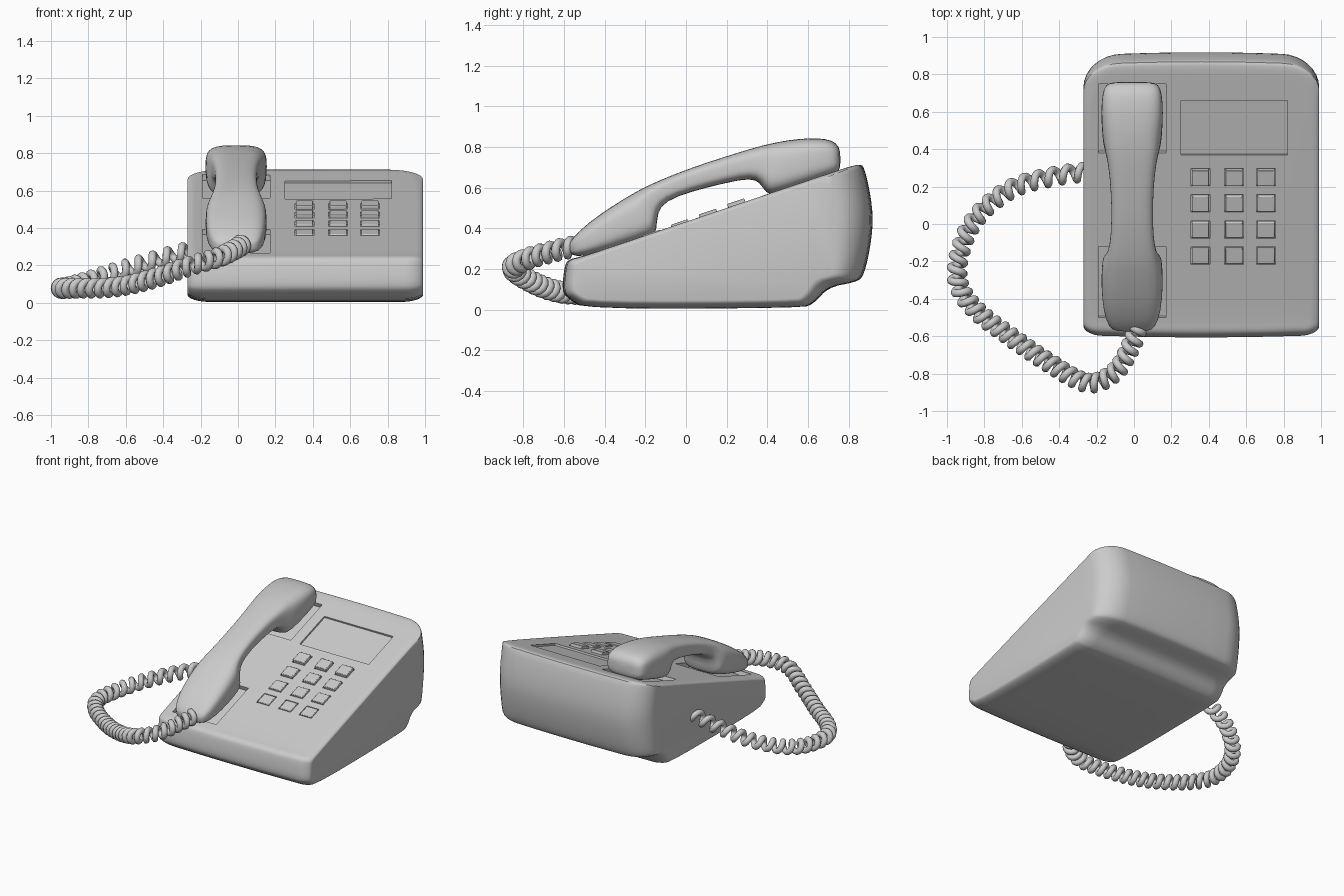
import bpy, bmesh
from math import sin, cos, pi, atan
from mathutils import Vector

if "Cube" in bpy.data.objects:
    bpy.data.objects.remove(bpy.data.objects["Cube"])

SLOPE = 0.332                      # tilt of the top face
ANG = atan(SLOPE)


def loft(name, rings):
    """Closed skin through equal-length rings of points, capped at both ends."""
    bm = bmesh.new()
    vs = [[bm.verts.new(p) for p in r] for r in rings]
    n = len(vs[0])
    for a, b in zip(vs, vs[1:]):
        for i in range(n):
            bm.faces.new((a[i], a[(i + 1) % n], b[(i + 1) % n], b[i]))
    bm.faces.new(vs[0])
    bm.faces.new(vs[-1])
    return finish(name, bm)


def finish(name, bm):
    bmesh.ops.recalc_face_normals(bm, faces=bm.faces[:])
    me = bpy.data.meshes.new(name)
    bm.to_mesh(me)
    bm.free()
    ob = bpy.data.objects.new(name, me)
    bpy.context.collection.objects.link(ob)
    return ob


def activate(ob):
    bpy.ops.object.select_all(action='DESELECT')
    ob.select_set(True)
    bpy.context.view_layer.objects.active = ob


def smooth(ob, deg):
    activate(ob)
    bpy.ops.object.shade_smooth_by_angle(angle=deg * pi / 180)


def on_top(x, y, h):
    """Point at height h above the sloping top face."""
    return Vector((x, y - h * sin(ANG), 0.25 + (y + 0.55) * SLOPE + h * cos(ANG)))


def slab(bm, cx, cy, sx, sy, h0, h1):
    """Box lying on the sloping top face."""
    q = [(-1, -1), (1, -1), (1, 1), (-1, 1)]
    lo, hi = ([bm.verts.new(on_top(cx + a * sx / 2, cy + b * sy / 2, h)) for a, b in q]
              for h in (h0, h1))
    bm.faces.new(lo[::-1])
    bm.faces.new(hi)
    for i in range(4):
        j = (i + 1) % 4
        bm.faces.new((lo[i], lo[j], hi[j], hi[i]))


# Body: side profile (y, z, rounding radius in x, y and z shift at the side faces)
profile = [
    (-.50, .003, .12, .03, .04), (-.58, .055, .10, .04, .02), (-.61, .09, .10, .05, .01),
    (-.60, .20, .10, .05, 0), (-.585, .245, .08, .04, -.02), (-.52, .26, .05, .01, -.02),
    (-.30, .333, .04, 0, -.02), (.50, .599, .04, 0, -.02), (.72, .672, .06, -.03, -.03),
    (.85, .716, .18, -.12, -.055), (.878, .705, .20, -.15, -.05), (.92, .50, .20, -.17, 0),
    (.915, .35, .20, -.17, 0), (.875, .16, .20, -.14, .02), (.83, .135, .18, -.12, .03),
    (.70, .11, .15, -.06, .04), (.63, .03, .12, -.04, .04), (.57, .008, .12, -.03, .04)]
pts = [Vector(p) for p in profile]
for _ in range(2):                 # corner cutting
    pts = [p.lerp(q, f) for p, q in zip(pts, pts[1:] + pts[:1]) for f in (.25, .75)]
W, XC = 0.63, 0.36
STEPS = 8
stations = [(-1, k / STEPS) for k in range(STEPS, 0, -1)]
stations += [(t / 3, 0) for t in range(-3, 4)]
stations += [(1, k / STEPS) for k in range(1, STEPS + 1)]
rings = []
for t, k in stations:
    a = k * pi / 2
    ring = []
    for y, z, r, dy, dz in pts:
        x = t * (W - r + r * sin(a))
        yy = (y + dy * (1 - cos(a))) * (1 - .02 * (x / W) ** 2)
        ring.append((XC + x, yy, z + dz * (1 - cos(a))))
    rings.append(ring)
body = loft("body", rings)

# Recesses: handset seats, display panel and key wells
KEY_X = (.355, .535, .705)
KEY_Y = (.25, .11, -.03, -.17)
bm = bmesh.new()
slab(bm, -.01, .565, .36, .37, -.03, .1)
slab(bm, -.01, -.31, .36, .38, -.03, .1)
slab(bm, .535, .515, .57, .29, -.012, .1)
for x in KEY_X:
    for y in KEY_Y:
        slab(bm, x, y, .102, .094, -.02, .1)
cutter = finish("recess_cutter", bm)
cutter.hide_render = True
mod = body.modifiers.new("recesses", 'BOOLEAN')
mod.operation = 'DIFFERENCE'
mod.solver = 'EXACT'
mod.object = cutter
activate(body)
bpy.ops.object.modifier_apply(modifier=mod.name)
bpy.data.objects.remove(cutter)
smooth(body, 35)

# Keys: the far rows stand a little higher
bm = bmesh.new()
for x in KEY_X:
    for row, y in enumerate(KEY_Y):
        slab(bm, x, y, .092, .084, -.025, .019 - .005 * row)
keys = finish("keys", bm)
bev = keys.modifiers.new("soft_edges", 'BEVEL')
bev.width = .004
bev.segments = 2
smooth(keys, 40)

# Handset: stations (upper y, upper z, lower y, lower z, half width)
spine = [
    (-.577, .315, -.573, .28, .085), (-.563, .35, -.545, .258, .125),
    (-.48, .43, -.45, .272, .155), (-.36, .512, -.30, .315, .166),
    (-.27, .566, -.165, .36, .162), (-.24, .583, -.143, .385, .155),
    (-.20, .604, -.143, .48, .137), (-.14, .632, -.10, .535, .12),
    (0, .69, .02, .58, .109), (.20, .756, .20, .625, .114),
    (.34, .798, .32, .648, .13), (.41, .816, .365, .625, .144),
    (.45, .824, .393, .572, .152), (.50, .834, .43, .562, .16),
    (.60, .845, .60, .618, .167), (.69, .842, .71, .655, .16),
    (.742, .822, .752, .675, .142), (.76, .78, .76, .71, .10)]


def squash(v):
    return (1 if v >= 0 else -1) * abs(v) ** (2 / 3.4)


rings = []
for yu, zu, yl, zl, w in spine:
    ring = []
    for i in range(28):
        a = 2 * pi * (i + .5) / 28
        s = squash(sin(a))
        ring.append((-.01 + w * squash(cos(a)),
                     (yu + yl) / 2 + s * (yu - yl) / 2,
                     (zu + zl) / 2 + s * (zu - zl) / 2))
    rings.append(ring)
handset = loft("handset", rings)
handset.modifiers.new("smooth", 'SUBSURF').levels = 1
handset.modifiers["smooth"].render_levels = 1
smooth(handset, 80)

# Coiled cord: helix wound around a path from the mouthpiece to the body's left side
path = [Vector(p) for p in (
    (.02, -.55, .31), (-.01, -.64, .29), (-.10, -.79, .245), (-.25, -.85, .20),
    (-.45, -.745, .13), (-.65, -.61, .085), (-.85, -.455, .078), (-.943, -.30, .078),
    (-.915, -.10, .082), (-.82, .06, .11), (-.65, .19, .165), (-.45, .25, .225),
    (-.25, .28, .28))]
path = [2 * path[0] - path[1]] + path + [2 * path[-1] - path[-2]]


def along(u):
    i = min(int(u), len(path) - 4)
    t = u - i
    p, q, r, s = path[i:i + 4]
    return .5 * (2 * q + (r - p) * t + (2 * p - 5 * q + 4 * r - s) * t ** 2
                 + (3 * q - p - 3 * r + s) * t ** 3)


N = 620
end = len(path) - 3
centre = [along(end * i / N) for i in range(N + 1)]
coil, phase = [], 0
for i in range(N):
    step = centre[i + 1] - centre[i]
    tan = step.normalized()
    side = tan.cross(Vector((0, 0, 1))).normalized()
    up = side.cross(tan)
    pitch = .056 + .03 * max(0, i / N - .5) / .5
    phase += 2 * pi * step.length / pitch
    coil.append(centre[i] + .036 * (cos(phase) * side + sin(phase) * up))
cu = bpy.data.curves.new("coiled_cord", 'CURVE')
cu.dimensions = '3D'
cu.bevel_depth = .021
cu.bevel_resolution = 2
cu.use_fill_caps = True
sp = cu.splines.new('POLY')
sp.points.add(len(coil) - 1)
for p, c in zip(sp.points, coil):
    p.co = (*c, 1)
sp.use_smooth = True
bpy.context.collection.objects.link(bpy.data.objects.new("coiled_cord", cu))
